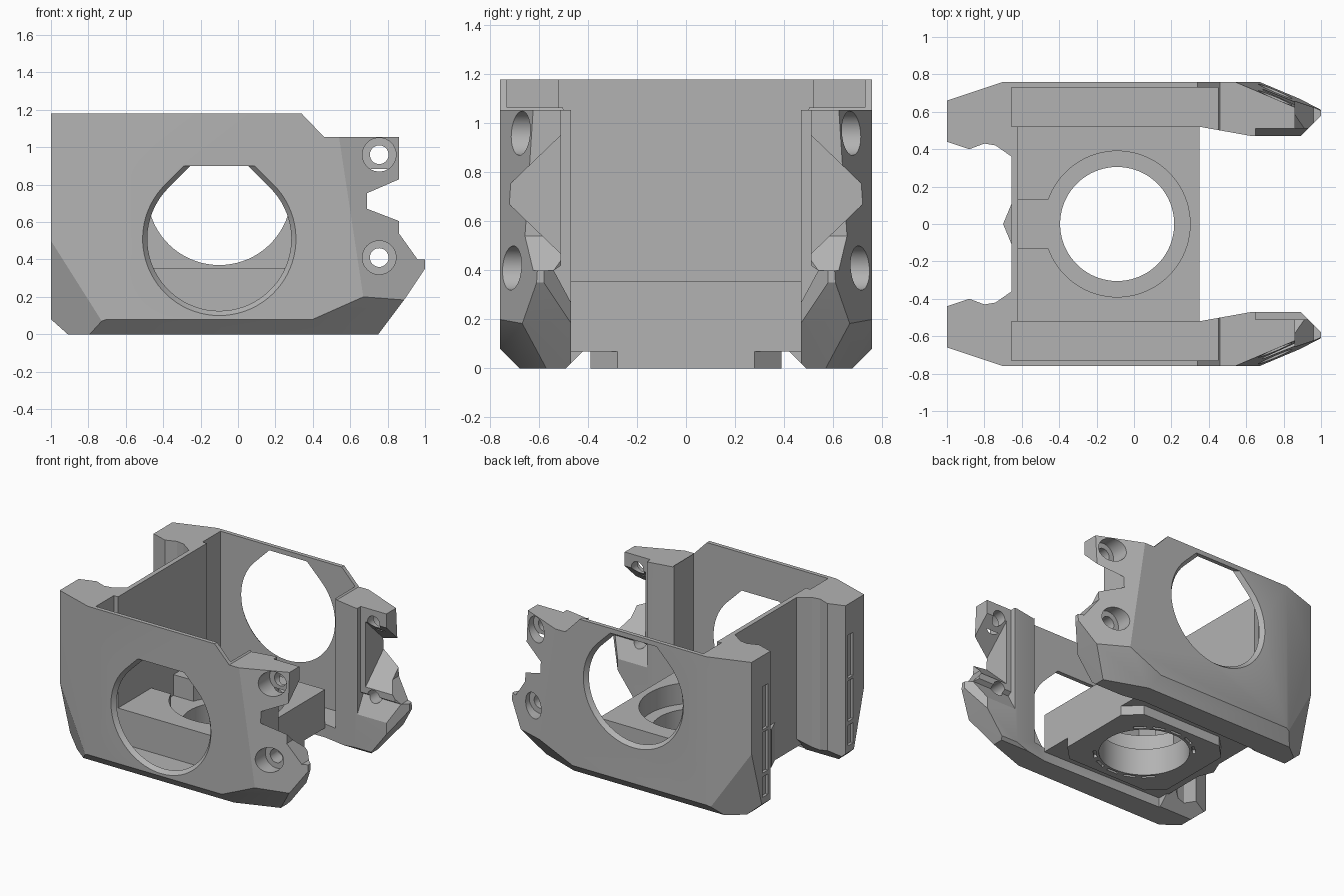
import bpy, bmesh, math
from mathutils import Vector

if "Cube" in bpy.data.objects:
    bpy.data.objects.remove(bpy.data.objects["Cube"])

grey = bpy.data.materials.new("matte_grey")
grey.use_nodes = True
grey.diffuse_color = (0.45, 0.45, 0.45, 1)
grey.node_tree.nodes["Principled BSDF"].inputs["Base Color"].default_value = (0.45, 0.45, 0.45, 1)


def place(axis, a, b, c):
    """Turn profile coordinates (a, b) and depth c into a point."""
    return {"x": (c, a, b), "y": (a, c, b), "z": (a, b, c)}[axis]


def add_loft(bm, axis, low, high, lo, hi, side=1):
    """Solid between two matching profiles; side -1 mirrors it in y."""
    rings = []
    for pts, depth in ((low, lo), (high, hi)):
        ring = []
        for a, b in pts:
            x, y, z = place(axis, a, b, depth)
            ring.append(bm.verts.new((x, y * side, z)))
        rings.append(ring)
    n = len(low)
    bm.faces.new(rings[0])
    bm.faces.new(rings[1])
    for i in range(n):
        j = (i + 1) % n
        bm.faces.new((rings[0][i], rings[0][j], rings[1][j], rings[1][i]))


def finish(name, bm):
    bmesh.ops.recalc_face_normals(bm, faces=bm.faces[:])
    mesh = bpy.data.meshes.new(name)
    bm.to_mesh(mesh)
    bm.free()
    mesh.materials.append(grey)
    obj = bpy.data.objects.new(name, mesh)
    bpy.context.collection.objects.link(obj)
    return obj


def prism(name, axis, pts, lo, hi, side=1):
    bm = bmesh.new()
    add_loft(bm, axis, pts, pts, lo, hi, side)
    return finish(name, bm)


def rect(a0, a1, b0, b1):
    return [(a0, b0), (a1, b0), (a1, b1), (a0, b1)]


def circle(a, b, r, n=64, turn=0.0):
    return [(a + r * math.cos(turn + math.tau * i / n),
             b + r * math.sin(turn + math.tau * i / n)) for i in range(n)]


def teardrop(cx, cz, r):
    """Circle whose top becomes two 45 degree slopes and a flat."""
    top, n = cz + 0.39, 56
    pts = []
    for i in range(n + 1):
        t = math.radians(135 + 270 * i / n)
        pts.append((cx + r * math.cos(t), cz + r * math.sin(t)))
    half = r * math.sqrt(2) - 0.39
    return pts + [(cx + half, top), (cx - half, top)]


def boolean(obj, cutter, operation="DIFFERENCE"):
    mod = obj.modifiers.new("cut", "BOOLEAN")
    mod.operation, mod.solver, mod.object = operation, "EXACT", cutter
    bpy.context.view_layer.objects.active = obj
    bpy.ops.object.modifier_apply(modifier=mod.name)
    bpy.data.objects.remove(cutter)


def slice_off(bm, a, b, c, side, keep=(-0.1, 0.6, 0.6)):
    """Trim everything beyond the plane through three points."""
    a, b, c, keep = [Vector((p[0], p[1] * side, p[2])) for p in (a, b, c, keep)]
    normal = (b - a).cross(c - a).normalized()
    if normal.dot(keep - a) > 0:
        normal = -normal
    bmesh.ops.bisect_plane(bm, geom=bm.verts[:] + bm.edges[:] + bm.faces[:],
                           plane_co=a, plane_no=normal, clear_outer=True)
    bmesh.ops.holes_fill(bm, edges=[e for e in bm.edges if e.is_boundary])


def smooth(obj):
    bpy.ops.object.select_all(action="DESELECT")
    obj.select_set(True)
    bpy.context.view_layer.objects.active = obj
    bpy.ops.object.shade_smooth_by_angle(angle=math.radians(19))


plan = [(-1, .66), (-.7, .76), (1, .76), (1, .58), (.89, .47), (.63, .47), (.35, .52),
        (-.64, .5), (-.64, .35), (-.74, .42), (-.8, .43), (-.88, .4), (-1, .44)]
silhouette = [(-1, .08), (-1, 1.18), (.34, 1.18), (.46, 1.055), (.86, 1.055), (.86, .54),
              (.96, .4), (1, .4), (1, .35), (.9, .2), (.75, 0), (-.91, 0)]
chamfers = [
    ((.54, .76, 1.055), (.67, .76, .2), (1, .61, .35)),       # outer nose
    ((.4, .76, .08), (.67, .76, .2), (.75, .57, 0)),          # lower nose
    ((-1, .76, .08), (.4, .76, .08), (0, .68, 0)),            # lower outer edge
    ((-1, .49, 0), (1, .49, 0), (0, .42, .07)),               # lower inner edge
    ((-.72, .76, .08), (-1, .66, .5), (-1, .54, .08)),        # lower tail corner
]


def side_wall(name, side, hole_z):
    bm = bmesh.new()
    add_loft(bm, "z", plan, plan, 0, 1.18, side)
    for a, b, c in chamfers:
        slice_off(bm, a, b, c, side)
    wall = finish(name, bm)
    boolean(wall, prism("outline", "y", silhouette, .2, .9, side), "INTERSECT")
    # Hollow behind the thin outer skin
    boolean(wall, prism("hollow", "z", rect(-.655, .45, .3, .73), .1, 1.4, side))
    # Large side opening, narrower inside
    bm = bmesh.new()
    add_loft(bm, "y", teardrop(-.1, hole_z, .36), teardrop(-.1, hole_z, .435), .70, .79, side)
    boolean(wall, finish("opening", bm))
    # Relief on the inner face of the nose
    relief = [(.4, .27), (.47, .27), (.54, .4), (.51, .42), (.51, 1.2), (.4, 1.2)]
    boolean(wall, prism("relief", "x", relief, .65, 1.1, side))
    # Flared notch between the screw tabs
    notch = [(.46, .42), (.72, .67), (.85, .67), (.85, .75), (.72, .75), (.46, 1.0)]
    boolean(wall, prism("notch", "x", notch, .69, 1.1, side))
    # Counterbored screw holes
    for z, seat in ((.96, .58), (.41, .63)):
        boolean(wall, prism("bore", "y", circle(.755, z, .05, 32), .3, .9, side))
        boolean(wall, prism("seat", "y", circle(.755, z, .09, 40), seat, .9, side))
    # Shallow windows in the tail end face
    for z0, z1 in ((.13, .28), (.31, .61), (.63, .95)):
        boolean(wall, prism("window", "x", rect(.47, .53, z0, z1), -1.1, -.98, side))
    smooth(wall)


side_wall("front_side_wall", -1, .51)
side_wall("back_side_wall", 1, .755)

# Cross wall with a small wedge on its outside
prism("cross_wall", "z", rect(-.655, -.62, -.52, .52), .07, 1.18)
prism("cross_wall_wedge", "z", [(-.65, -.12), (-.65, .12), (-.7, 0)], .07, .35)

# Floor block with round duct, stepped seat and slot
cx = -.09
block = prism("floor_block", "z", rect(-.63, .35, -.52, .52), .07, .355)
boolean(block, prism("duct", "z", circle(cx, 0, .305, 80), -.1, .5))
boolean(block, prism("seat", "z", circle(cx, 0, .39, 80), .2, .5))
boolean(block, prism("slot", "z", rect(-.62, -.4, -.13, .13), .2, .5))
smooth(block)

# Eight-sided grille plate under the floor
octagon = [(.35, -.28), (.35, .28), (.24, .39), (-.42, .39),
           (-.53, .28), (-.53, -.28), (-.42, -.39), (.24, -.39)]
plate = prism("grille_plate", "z", octagon, 0, .07)
boolean(plate, prism("duct", "z", circle(cx, 0, .305, 80), -.1, .5))
cells = bmesh.new()
step = .13
for row in range(-3, 4):
    for col in range(-4, 5):
        x, y = cx + (col + .5 * (row % 2)) * step, row * step * .866
        if math.hypot(x - cx, y) > .375 and abs(y) < .33 and abs(x - cx) < .375 and abs(x - cx) + abs(y) < .62:
            hexagon = circle(x, y, .06, 6, math.pi / 6)
            add_loft(cells, "z", hexagon, hexagon, -.05, .025)
# Slits around the duct
for i in range(16):
    t = math.tau * i / 16
    if abs(.35 * math.sin(t)) < .2:
        continue
    slit = [(cx + r * math.cos(t + d), r * math.sin(t + d))
            for r, d in ((.325, -.13), (.325, .13), (.345, .13), (.345, -.13))]
    add_loft(cells, "z", slit, slit, -.05, .025)
boolean(plate, finish("cells", cells))
smooth(plate)
